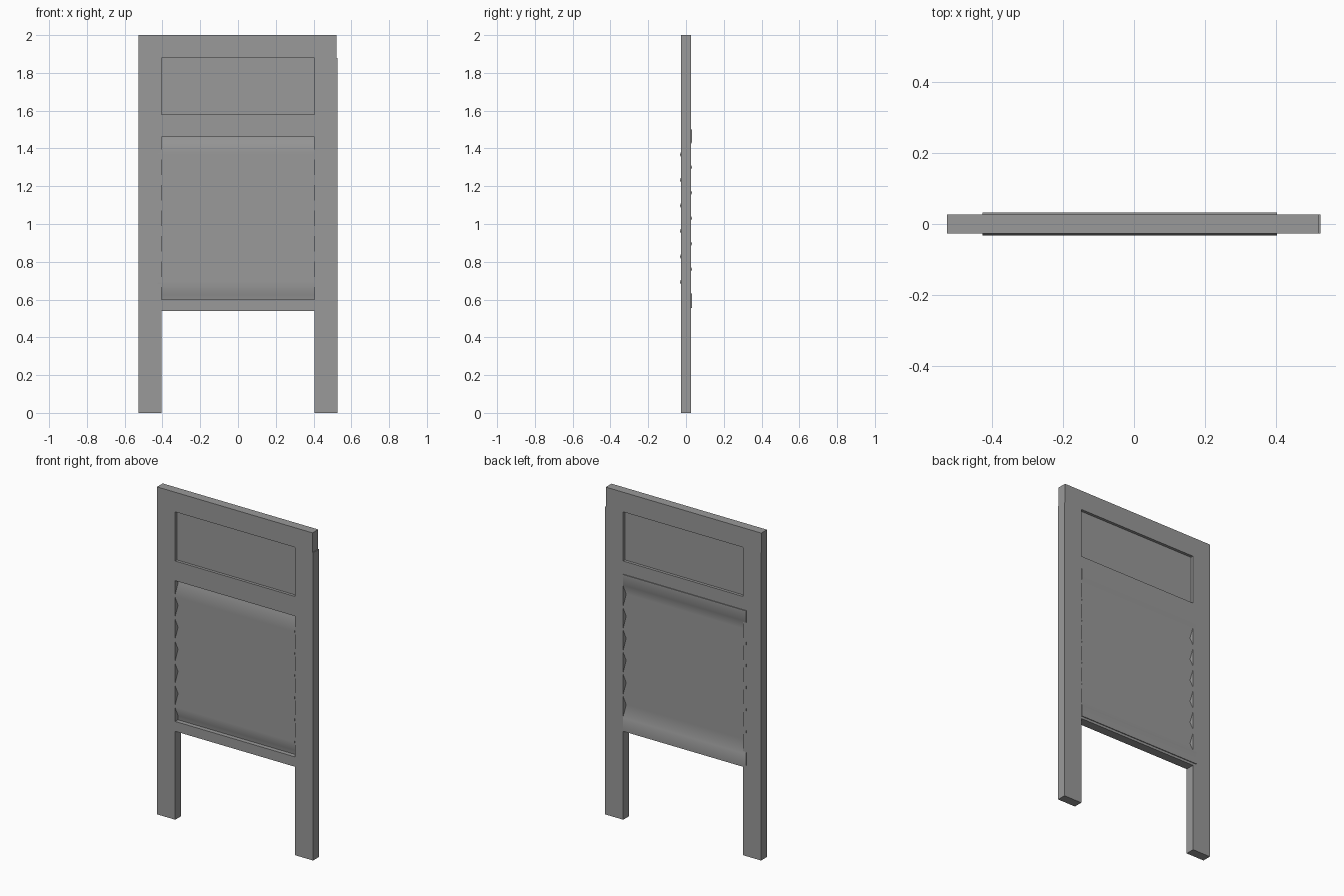
import bpy, bmesh

if "Cube" in bpy.data.objects:
    bpy.data.objects.remove(bpy.data.objects["Cube"])

D = 0.0275      # half depth of the frame
INNER = 0.405   # half width of the openings

grey = bpy.data.materials.new("dark_grey")
grey.diffuse_color = (0.32, 0.32, 0.32, 1)
grey.use_nodes = True
grey.node_tree.nodes["Principled BSDF"].inputs["Base Color"].default_value = grey.diffuse_color


def finish(name, bm):
    bmesh.ops.recalc_face_normals(bm, faces=bm.faces)
    me = bpy.data.meshes.new(name)
    bm.to_mesh(me)
    bm.free()
    me.materials.append(grey)
    bpy.context.collection.objects.link(bpy.data.objects.new(name, me))


def box(name, x0, x1, z0, z1, half_depth=D):
    bm = bmesh.new()
    bmesh.ops.create_cube(bm, size=1)
    for v in bm.verts:
        v.co.x = x1 if v.co.x > 0 else x0
        v.co.y = half_depth if v.co.y > 0 else -half_depth
        v.co.z = z1 if v.co.z > 0 else z0
    finish(name, bm)


# Side posts that run down into the legs
box("left_post", -0.5265, -INNER, 0, 1.88)
box("right_post", INNER, 0.5265, 0, 1.88)

# Cross rails; the top one caps the posts with a slight offset
box("top_rail", -0.528, 0.5225, 1.88, 2.0)
box("middle_rail", -INNER, INNER, 1.46, 1.58)
box("bottom_rail", -INNER, INNER, 0.54, 0.60)

# Recessed upper panel
box("upper_panel", -INNER, INNER, 1.58, 1.88, 0.01)

# Thick corrugated scrubbing sheet: zigzag with flat ends lapping the back of the rails
THICK, STEP, PEAKS = 0.0325, 0.0675, 13
back = [(THICK, 0.555)]
back += [(THICK * (1 - i % 2), 0.625 + i * STEP) for i in range(PEAKS)]
back += [(THICK, 1.50)]
outline = back + [(y - THICK, z) for y, z in reversed(back)]
bm = bmesh.new()
left, right = [[bm.verts.new((x, y, z)) for y, z in outline] for x in (-0.427, 0.404)]
n, half = len(outline), len(back)
for i in range(n):
    j = (i + 1) % n
    face = bm.faces.new((left[i], left[j], right[j], right[i]))
    face.smooth = i not in (half - 1, n - 1)
for side in (left, right):                      # end caps as strips of quads
    for i in range(half - 1):
        bm.faces.new((side[i], side[i + 1], side[n - 2 - i], side[n - 1 - i]))
finish("corrugated_sheet", bm)
